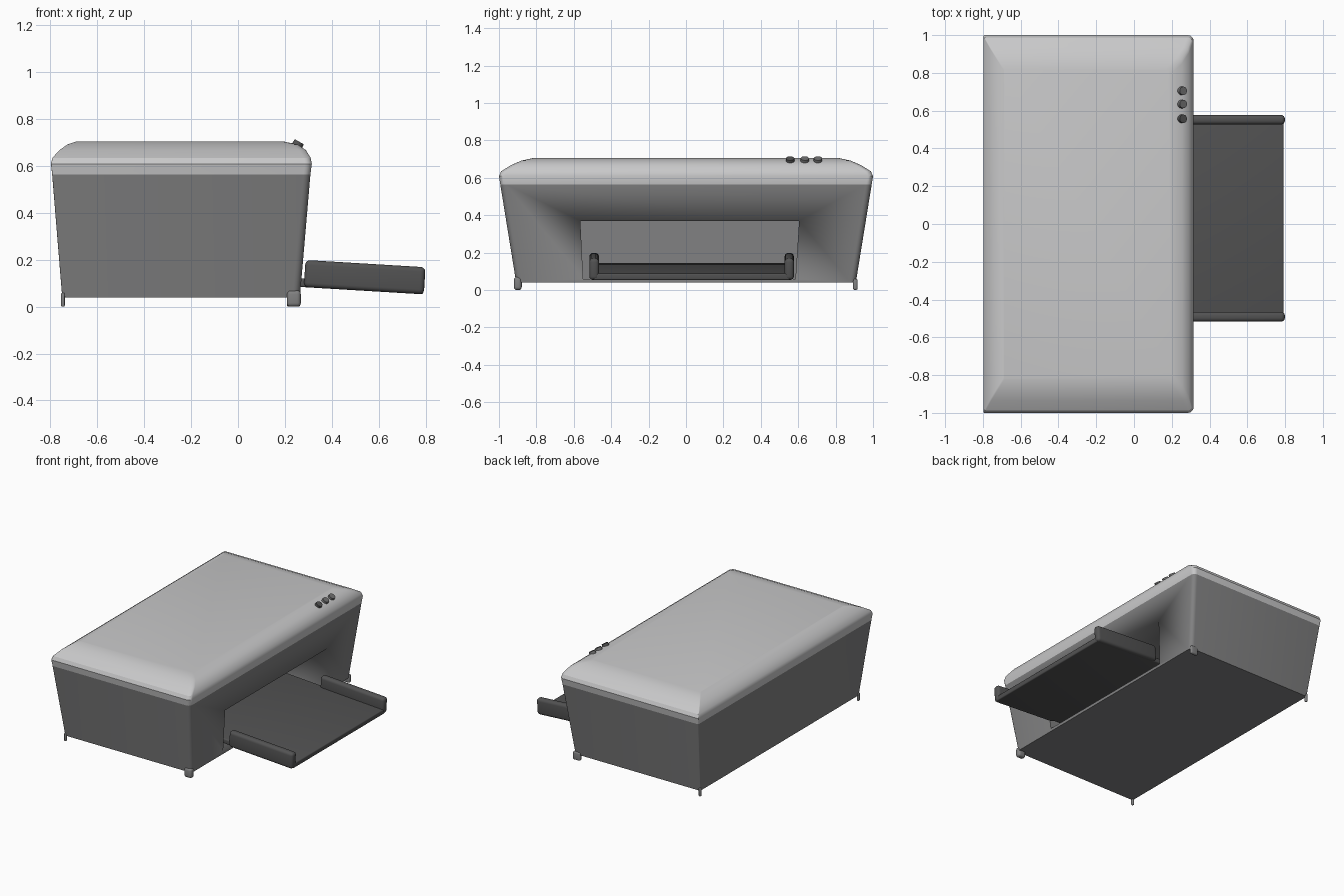
import bpy, bmesh, math
from mathutils import Matrix, Vector

cube = bpy.data.objects.get("Cube")
if cube:
    bpy.data.objects.remove(cube, do_unlink=True)


def material(name, value):
    m = bpy.data.materials.new(name)
    m.use_nodes = True
    color = (value, value, value * 1.01, 1)
    m.diffuse_color = color
    m.node_tree.nodes["Principled BSDF"].inputs["Base Color"].default_value = color
    return m


LIGHT = material("light grey", 0.58)
MID = material("mid grey", 0.22)
DARK = material("charcoal", 0.085)
BUTTON = material("button grey", 0.16)


def finish(name, bm, mat, angle=30):
    bmesh.ops.recalc_face_normals(bm, faces=bm.faces)
    mesh = bpy.data.meshes.new(name)
    bm.to_mesh(mesh)
    bm.free()
    mesh.materials.append(mat)
    ob = bpy.data.objects.new(name, mesh)
    bpy.context.collection.objects.link(ob)
    bpy.ops.object.select_all(action="DESELECT")
    ob.select_set(True)
    bpy.context.view_layer.objects.active = ob
    bpy.ops.object.shade_smooth_by_angle(angle=math.radians(angle))
    return ob


def ring(z, x0, x1, y, r_left=0.006, r_right=0.03, steps=5):
    """Rounded rectangle, with softer corners on the tray side."""
    pts = []
    corners = ((x1, y, r_right, 0), (x0, y, r_left, 90),
               (x0, -y, r_left, 180), (x1, -y, r_right, 270))
    for cx, cy, r, start in corners:
        mx = cx - math.copysign(r, cx)
        my = cy - math.copysign(r, cy)
        for i in range(steps + 1):
            a = math.radians(start + 90 * i / steps)
            pts.append((mx + r * math.cos(a), my + r * math.sin(a), z))
    return pts


def loft(rings):
    bm = bmesh.new()
    loops = [[bm.verts.new(p) for p in r] for r in rings]
    n = len(loops[0])
    for a, b in zip(loops, loops[1:]):
        for i in range(n):
            bm.faces.new((a[i], a[(i + 1) % n], b[(i + 1) % n], b[i]))
    bm.faces.new(loops[0])
    bm.faces.new(loops[-1])
    return bm


def box(name, lo, hi, mat, bevel=0, matrix=Matrix()):
    bm = bmesh.new()
    lo, hi = Vector(lo), Vector(hi)
    place = Matrix.Translation((lo + hi) / 2) @ Matrix.Diagonal((*(hi - lo), 1))
    bmesh.ops.create_cube(bm, size=1, matrix=place)
    if bevel:
        bmesh.ops.bevel(bm, geom=bm.edges[:], offset=bevel, segments=4,
                        profile=0.5, affect="EDGES")
    bm.transform(matrix)
    return finish(name, bm, mat, 40)


# Tapered housing with the paper recess cut into its tray side
body = finish("housing", loft([ring(0.04, -0.75, 0.264, 0.908),
                               ring(0.565, -0.793, 0.309, 0.993)]), MID)
opening = [(-0.55, 0.06), (0.585, 0.06), (0.605, 0.37), (-0.565, 0.37)]
cutter = finish("recess_cutter", loft([[(x, y, z) for y, z in opening]
                                       for x in (-0.15, 0.5)]), MID)
cutter.hide_render = True
mod = body.modifiers.new("recess", "BOOLEAN")
mod.operation = "DIFFERENCE"
mod.solver = "EXACT"
mod.object = cutter
bpy.context.view_layer.objects.active = body
bpy.ops.object.modifier_apply(modifier=mod.name)
bpy.data.objects.remove(cutter, do_unlink=True)

# Domed lid
finish("lid", loft([ring(0.565, -0.793, 0.309, 0.993),
                    ring(0.61, -0.798, 0.315, 1.0),
                    ring(0.635, -0.792, 0.31, 0.988),
                    ring(0.668, -0.762, 0.29, 0.935),
                    ring(0.692, -0.728, 0.255, 0.88),
                    ring(0.705, -0.69, 0.195, 0.82)]), LIGHT)

# Corner feet
box("front_left_foot", (0.208, -0.92, 0), (0.268, -0.878, 0.07), MID, 0.016)
box("back_left_foot", (0.208, 0.893, 0), (0.266, 0.918, 0.06), MID, 0.01)
for name, side in (("front", -1), ("back", 1)):
    ys = sorted((side * 0.895, side * 0.914))
    box(name + "_right_foot", (-0.755, ys[0], 0), (-0.739, ys[1], 0.06), MID, 0.006)

# Sloping paper tray: long floor reaching into the recess, two rounded rails
tilt = (Matrix.Translation((0.79, 0, 0.053)) @ Matrix.Rotation(0.06, 4, "Y"))
box("tray_floor", (-0.94, -0.495, 0), (0, 0.555, 0.036), DARK, 0.008, tilt)
for name, y0, y1 in (("right", -0.517, -0.465), ("left", 0.527, 0.577)):
    box("tray_%s_rail" % name, (-0.51, y0, 0), (0.003, y1, 0.116), DARK, 0.02, tilt)

# Control buttons on the curved lid shoulder
for i, (y, mat) in enumerate(((0.557, DARK), (0.635, BUTTON), (0.705, BUTTON))):
    bm = bmesh.new()
    bmesh.ops.create_cone(bm, cap_ends=True, segments=24, radius1=0.024,
                          radius2=0.022, depth=0.03,
                          matrix=Matrix.Translation((0.254, y, 0.691))
                          @ Matrix.Rotation(math.radians(30), 4, "Y"))
    finish("button_%d" % (i + 1), bm, mat)
